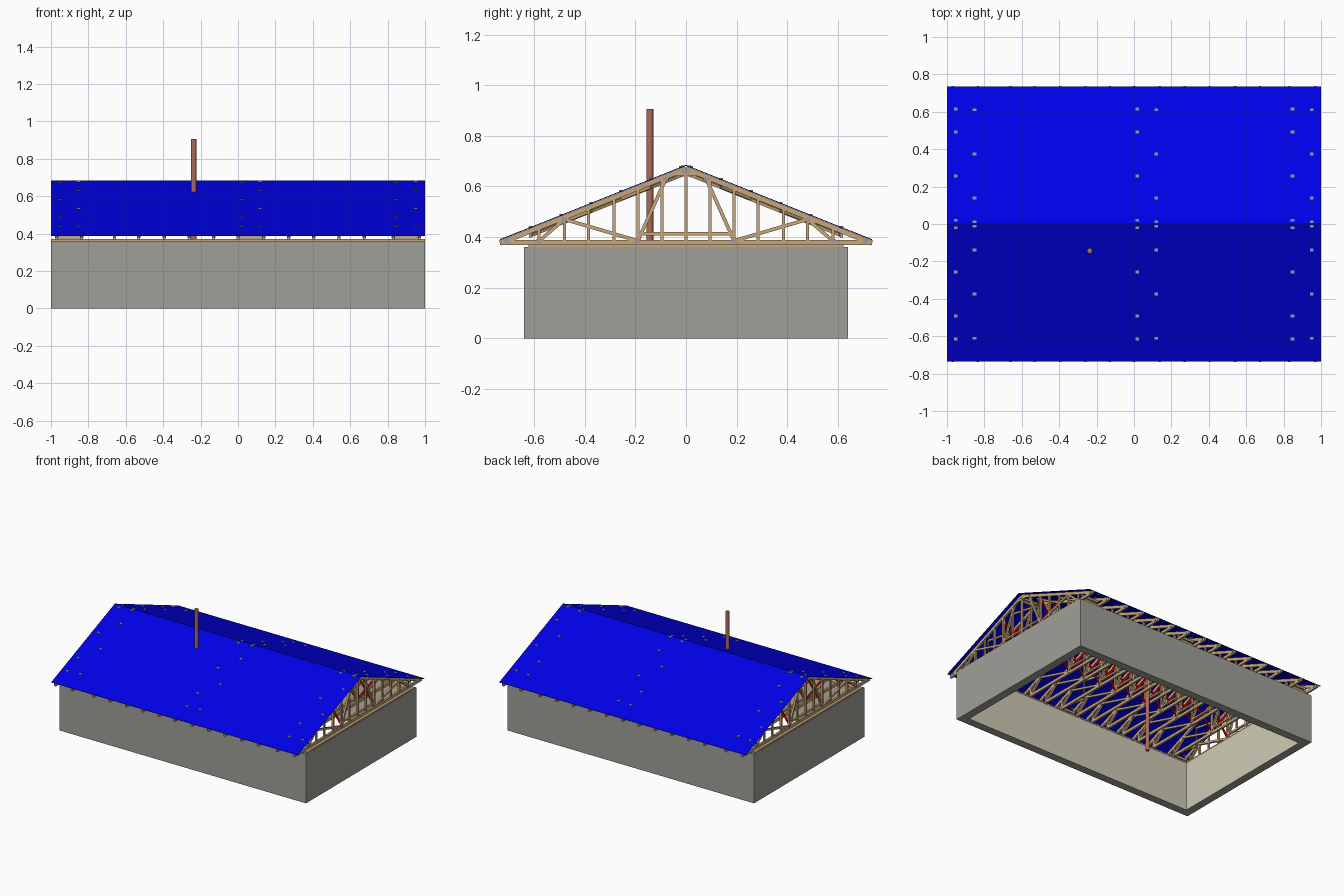
import bpy
from mathutils import Vector, Matrix

old = bpy.data.objects.get("Cube")
if old:
    bpy.data.objects.remove(old, do_unlink=True)


def material(name, rgb):
    m = bpy.data.materials.new(name)
    m.use_nodes = True
    m.diffuse_color = (*rgb, 1)
    m.node_tree.nodes["Principled BSDF"].inputs["Base Color"].default_value = (*rgb, 1)
    return m


GREY = material("wall_grey", (0.35, 0.35, 0.32))
CREAM = material("lining_cream", (0.63, 0.6, 0.47))
WOOD = material("timber", (0.58, 0.39, 0.2))
BLUE = material("roof_blue", (0.0, 0.0, 0.85))
RED = material("brace_red", (0.7, 0.0, 0.0))
STEEL = material("plate_steel", (0.32, 0.33, 0.36))
CLAY = material("flue_clay", (0.42, 0.15, 0.1))

HALF_SPAN, EAVE, RIDGE = 0.735, 0.388, 0.682
WALL_Y, WALL_H, THICK = 0.64, 0.36, 0.06


def roof_z(y):
    return RIDGE - abs(y) * (RIDGE - EAVE) / HALF_SPAN


def make(name, verts, faces, *mats):
    me = bpy.data.meshes.new(name)
    me.from_pydata(verts, [], faces)
    for m in mats:
        me.materials.append(m)
    ob = bpy.data.objects.new(name, me)
    bpy.context.collection.objects.link(ob)
    return ob


class Parts:
    """Collects boxes and bars that form one object."""

    def __init__(self):
        self.verts, self.faces = [], []

    def box(self, centre, size, rot=Matrix.Identity(3)):
        n = len(self.verts)
        for sx in (-.5, .5):
            for sy in (-.5, .5):
                for sz in (-.5, .5):
                    v = Vector((sx * size[0], sy * size[1], sz * size[2]))
                    self.verts.append(rot @ v + Vector(centre))
        for f in ((0, 1, 3, 2), (4, 6, 7, 5), (0, 4, 5, 1),
                  (2, 3, 7, 6), (0, 2, 6, 4), (1, 5, 7, 3)):
            self.faces.append([n + i for i in f])

    def bar(self, a, b, wide, deep):
        a, b = Vector(a), Vector(b)
        d = (b - a).normalized()
        side = Vector((1, 0, 0)) if abs(d.x) < 0.01 else d.cross((0, 0, 1)).normalized()
        rot = Matrix((side, d, side.cross(d))).transposed()
        self.box((a + b) / 2, (wide, (b - a).length, deep), rot)

    def build(self, name, mat):
        return make(name, self.verts, self.faces, mat)


# Walls: a hollow ring, cream on the inner faces
def ring(inset, z):
    x, y = 1 - inset, WALL_Y - inset
    return [(-x, -y, z), (x, -y, z), (x, y, z), (-x, y, z)]


wall_verts = ring(0, 0) + ring(0, WALL_H) + ring(THICK, WALL_H) + ring(THICK, 0)
wall_faces = [(r * 4 + i, r * 4 + (i + 1) % 4, (r + 1) % 4 * 4 + (i + 1) % 4, (r + 1) % 4 * 4 + i)
              for r in range(4) for i in range(4)]
walls = make("walls", wall_verts, wall_faces, GREY, CREAM)
for p in walls.data.polygons:
    if 8 <= p.index < 12:
        p.material_index = 1

# Timber plates on top of the walls
plates = Parts()
for s in (-1, 1):
    plates.box((0, s * 0.6, WALL_H + 0.005), (2, 0.045, 0.01))
    plates.box((s * 0.975, 0, WALL_H + 0.005), (0.045, 1.2, 0.01))
plates.build("wall_plates", WOOD)

# Trusses
T, D = 0.014, 0.02
INNER = [-0.66, -0.53, -0.395, -0.26, -0.13, 0, 0.137, 0.272, 0.405, 0.54, 0.675]
STATIONS = [-0.97, -0.835] + INNER + [0.83, 0.97]
steel = Parts()
for n, x in enumerate(STATIONS):
    t = Parts()
    gable = n in (0, len(STATIONS) - 1)
    t.box((x, 0, EAVE - D / 2), (T, 2 * HALF_SPAN, D))
    for s in (-1, 1):
        t.bar((x, s * HALF_SPAN, EAVE - 0.012), (x, 0, RIDGE - 0.012), T, D)
        path = [(0.58, 0.385), (0.48, roof_z(0.48) - 0.02), (0.19, 0.385), (0.08, roof_z(0.08) - 0.02)]
        for (ya, za), (yb, zb) in zip(path, path[1:]):
            t.bar((x, s * ya, za), (x, s * yb, zb), T, 0.014)
        for y in ([0.095, 0.19, 0.285, 0.385, 0.48, 0.58] if gable else [0.19, 0.58]):
            t.bar((x, s * y, 0.38), (x, s * y, roof_z(y) - 0.015), T, 0.012)
        # Nail plates at the joints
        for y, z in [(0.71, 0.385)] + path:
            steel.box((x, s * y, z), (T + 0.004, 0.02, 0.016))
    t.bar((x, 0, 0.38), (x, 0, RIDGE - 0.02), T, 0.012)
    t.box((x, 0, 0.413), (T, 0.38, 0.012))
    t.box((x, 0, 0.648), (T, 0.13, 0.012))
    steel.box((x, 0, RIDGE - 0.022), (T + 0.004, 0.03, 0.016))
    t.build(f"truss_{n + 1}", WOOD)

# Red cross braces running lengthwise in two planes
red = Parts()
for x0, x1 in zip(STATIONS, STATIONS[1:]):
    for y in (-0.19, 0.19):
        lo, hi = 0.395, roof_z(y) - 0.025
        red.bar((x0, y - 0.003, lo), (x1, y - 0.003, hi), 0.006, 0.014)
        red.bar((x0, y + 0.003, hi), (x1, y + 0.003, lo), 0.006, 0.014)
red.build("cross_braces", RED)

# Zigzag timber braces under the roof, with fixings showing above it
zigzag, fixings = Parts(), Parts()
for x0, x1 in ((STATIONS[0], STATIONS[1]), (STATIONS[7], STATIONS[8]), (STATIONS[13], STATIONS[14])):
    xa, xb = x0 + 0.018, x1 - 0.018
    if x0 < -0.5 or x0 > 0.5:
        xa, xb = (-0.953, -0.853) if x0 < 0 else (0.848, 0.95)
    for s in (-1, 1):
        ys = [0.61 - 0.118 * i for i in range(6)]
        for i, (ya, yb) in enumerate(zip(ys, ys[1:])):
            p, q = (xb, xa) if i % 2 == 0 else (xa, xb)
            zigzag.bar((p, s * ya, roof_z(ya) - 0.03), (q, s * yb, roof_z(yb) - 0.03), 0.012, 0.012)
        for y in (0.615, 0.015):
            zigzag.box(((x0 + x1) / 2, s * y, roof_z(y) - 0.03), (x1 - x0, 0.012, 0.016))
        zigzag.box(((x0 + x1) / 2, s * 0.615, 0.38), (x1 - x0, 0.012, 0.014))
        dots = [(xb if i % 2 == 0 else xa, y) for i, y in enumerate(ys)]
        for x, y in dots + [(xa, 0.615), (xb, 0.012)]:
            fixings.box((x, s * y, roof_z(y) + 0.002), (0.02, 0.016, 0.008))
zigzag.build("zigzag_braces", WOOD)
fixings.build("roof_fixings", STEEL)
steel.build("nail_plates", STEEL)

# Roof: a thin folded sheet
profile = [(-HALF_SPAN, EAVE), (0, RIDGE), (HALF_SPAN, EAVE)]
roof = make("roof_sheet", [(x, y, z) for x in (-1, 1) for y, z in profile],
            [(0, 3, 4, 1), (1, 4, 5, 2)], BLUE)
solid = roof.modifiers.new("thickness", "SOLIDIFY")
solid.thickness = 0.003
solid.offset = 1

# Flue pipe from the floor through the roof
bpy.ops.mesh.primitive_cylinder_add(vertices=24, radius=0.014, depth=0.905,
                                    location=(-0.237, -0.143, 0.4525))
flue = bpy.context.object
flue.name = "flue_pipe"
flue.data.materials.append(CLAY)
bpy.ops.object.shade_smooth_by_angle()
